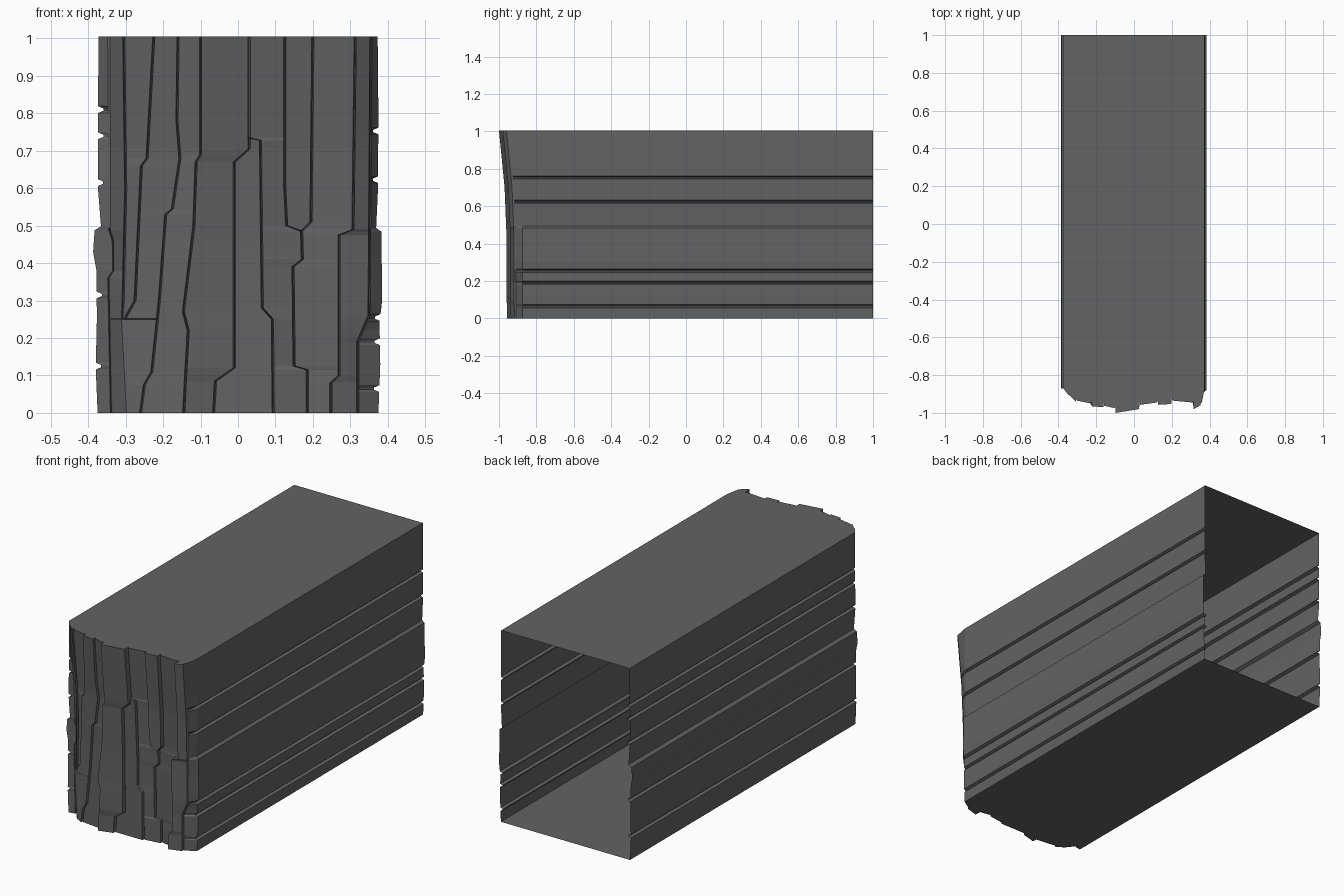
import bpy, bmesh

if "Cube" in bpy.data.objects:
    bpy.data.objects.remove(bpy.data.objects["Cube"])

TOP, BACK = 1.005, 1.0
mat = bpy.data.materials.new("dark grey bark")
mat.diffuse_color = (0.125, 0.125, 0.125, 1)
mat.use_nodes = True
mat.node_tree.nodes["Principled BSDF"].inputs["Base Color"].default_value = mat.diffuse_color


def interp(pts, z):
    """x on a polyline of (x, z) points at height z."""
    pts = sorted(pts, key=lambda p: p[1])
    if z <= pts[0][1]:
        return pts[0][0]
    for (xa, za), (xb, zb) in zip(pts, pts[1:]):
        if z <= zb:
            return xa + (xb - xa) * (z - za) / (zb - za)
    return pts[-1][0]


def make(name, rows_or_faces, grid=True):
    bm = bmesh.new()
    if grid:
        vs = [[bm.verts.new(p) for p in row] for row in rows_or_faces]
        for a, b in zip(vs, vs[1:]):
            for j in range(len(a) - 1):
                bm.faces.new((a[j], a[j + 1], b[j + 1], b[j]))
        bmesh.ops.remove_doubles(bm, verts=bm.verts, dist=1e-5)
    else:
        bm.faces.new([bm.verts.new(p) for p in rows_or_faces])
    me = bpy.data.meshes.new(name)
    bm.to_mesh(me)
    bm.free()
    me.materials.append(mat)
    ob = bpy.data.objects.new(name, me)
    bpy.context.collection.objects.link(ob)


# side outlines: (distance from centre, z), with V grooves cut in
def outline(base, grooves, depth=0.014):
    pts = list(base)
    for g in grooves:
        pts = [p for p in pts if abs(p[1] - g) > 0.009]
        e0, e1 = interp(base, g - 0.009), interp(base, g + 0.009)
        pts += [(e0, g - 0.009), (e0 - depth, g - 0.003),
                (e1 - depth, g + 0.003), (e1, g + 0.009)]
    return sorted(pts, key=lambda p: p[1])


right = outline([(.375, 0), (.38, .13), (.378, .24), (.385, .3), (.383, .484),
                 (.369, .494), (.374, .6), (.375, .8), (.373, TOP)],
                [.065, .19, .255, .623, .753])
left = outline([(.375, 0), (.38, .12), (.377, .25), (.378, .38), (.387, .43),
                (.383, .488), (.366, .498), (.374, .6), (.373, TOP)],
               [.125, .315, .615, .74, .81])
left = [(-x, z) for x, z in left]

# crack lines running down the bark, (x, z)
c0 = [(-.345, TOP), (-.343, .49), (-.333, .46), (-.332, .38), (-.345, .36), (-.338, 0)]
c1 = [(-.305, TOP), (-.3, .6), (-.308, .25), (-.295, 0)]
c2 = [(-.225, TOP), (-.243, .68), (-.258, .66), (-.275, .3), (-.3, .255), (-.308, .25), (-.295, 0)]
c3 = [(-.16, TOP), (-.163, .78), (-.155, .68), (-.175, .545), (-.193, .53),
      (-.21, .3), (-.23, .11), (-.25, .075), (-.26, 0)]
c4 = [(-.1, TOP), (-.1, .69), (-.112, .67), (-.118, .5), (-.146, .27),
      (-.133, .22), (-.14, .1), (-.145, 0)]
c5 = [(.03, TOP), (.03, .705), (-.01, .67), (-.01, .12), (-.06, .085), (-.065, 0)]
c6 = [(.03, TOP), (.03, .705), (.06, .73), (.065, .28), (.092, .25), (.094, 0)]
c6 = [(.03, TOP), (.03, .735), (.06, .728), (.065, .28), (.092, .25), (.094, 0)]
c7 = [(.125, TOP), (.125, .6), (.13, .5), (.17, .485), (.172, .41), (.147, .39),
      (.15, .125), (.185, .115), (.185, 0)]
c8 = [(.2, TOP), (.195, .51), (.17, .485), (.172, .41), (.147, .39), (.15, .125),
      (.185, .115), (.185, 0)]
c9 = [(.313, TOP), (.307, .49), (.27, .475), (.27, .1), (.248, .08), (.248, 0)]
c10 = [(.355, TOP), (.35, .26), (.32, .19), (.32, 0)]
lines = [left, c0, c1, c2, c3, c4, c5, c6, c7, c8, c9, c10, right]

# depth of each bark plate at its left and right edge
plates = [(-.87, -.905), (-.905, -.94), (-.935, -.95), (-.965, -.97), (-.962, -.975),
          (-1.0, -.98), (-.966, -.966), (-.957, -.945), (-.957, -.953),
          (-.935, -.945), (-.98, -.96), (-.95, -.875)]
lean = [(0, TOP), (.03, .7), (.04, .45), (.042, 0)]


def bark_row(z):
    xs = [interp(l, z) for l in lines]
    ps = [list(p) for p in plates]
    if z <= .25:                       # the wedge plate has ended here
        ps[1][1] = ps[3][0] = ps[2][0] = ps[2][1] = -.952
    n = len(ps)
    for i in range(1, n - 1):          # plates of no width sink into the crack
        if xs[i + 1] - xs[i] < .002 and not (i == 2 and z <= .25):
            ps[i] = [max(ps[i - 1][1], ps[i + 1][0]) + .012] * 2
    row = []
    for i, (a, b) in enumerate(ps):
        w = max(xs[i + 1] - xs[i], 0)
        inset = min(.003, w * .3)
        l = xs[i] + (inset if i else 0)
        r = xs[i] + w - (inset if i < n - 1 else 0)
        k = interp(lean, z)
        k0, k1 = (0 if i == 0 else k), (0 if i == n - 1 else k)
        row += [(l, a + k0, z), (r, b + k1, z)]
        if i < n - 1:
            smooth = (i == 0 and z > .49) or (i in (1, 2) and z <= .25)
            row.append((xs[i + 1], max(b, ps[i + 1][0]) + k + (0 if smooth else .012), z))
    return row


# bark front
levels = sorted({round(p[1], 4) for l in lines for p in l})
rows = [bark_row(z) for z in levels]
make("bark_front", rows)

# grooved long sides
make("right_side", [[r[-1], (r[-1][0], BACK, r[-1][2])] for r in rows])
make("left_side", [[(r[0][0], BACK, r[0][2]), r[0]] for r in rows])


# flat top and bottom, back end left open
def cap(row):
    return row + [(row[-1][0], BACK, row[-1][2]), (row[0][0], BACK, row[0][2])]


make("top", cap(rows[-1]), grid=False)
make("bottom", cap(rows[0])[::-1], grid=False)
